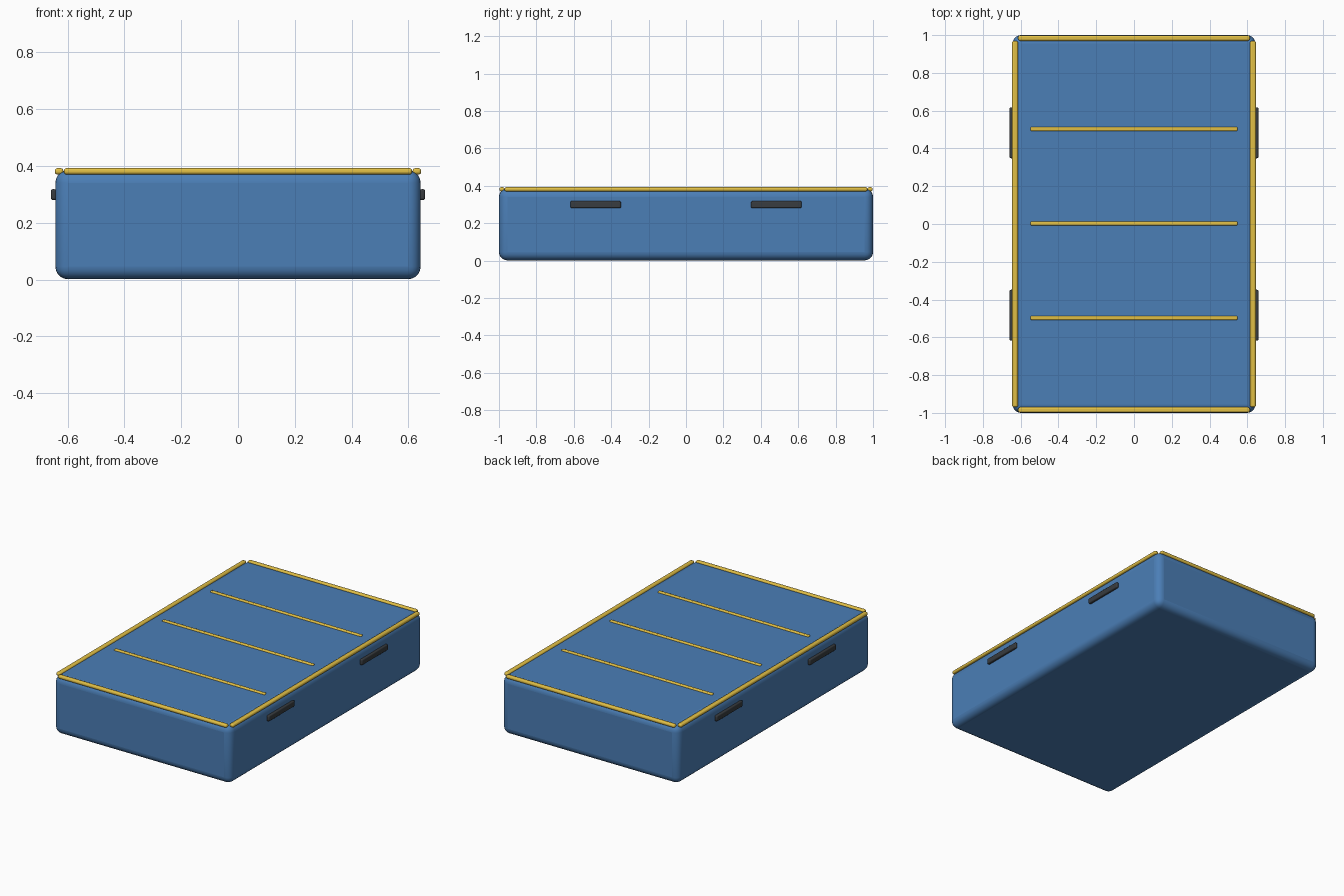
import bpy

if "Cube" in bpy.data.objects:
    bpy.data.objects.remove(bpy.data.objects["Cube"])


def material(name, color):
    m = bpy.data.materials.new(name)
    m.diffuse_color = color
    m.use_nodes = True
    m.node_tree.nodes["Principled BSDF"].inputs["Base Color"].default_value = m.diffuse_color
    return m


BLUE = material("blue_fabric", (0.07, 0.21, 0.47, 1))
GOLD = material("gold_piping", (0.75, 0.52, 0.06, 1))
DARK = material("dark_strap", (0.04, 0.045, 0.05, 1))


def rounded_box(name, center, size, radius, segments, mat):
    bpy.ops.mesh.primitive_cube_add(size=1, location=center)
    ob = bpy.context.object
    ob.name = name
    ob.scale = size
    bpy.ops.object.transform_apply(location=False, rotation=False, scale=True)
    bev = ob.modifiers.new("bevel", 'BEVEL')
    bev.width = radius
    bev.segments = segments
    bev.limit_method = 'NONE'
    ob.data.materials.append(mat)
    bpy.ops.object.shade_smooth_by_angle(angle=0.7)
    return ob


# Mattress body
rounded_box("mattress_body", (0, 0, 0.193), (1.286, 2.0, 0.384), 0.045, 5, BLUE)

# Piping around the top edge
for side, label in ((-1, "front"), (1, "back")):
    rounded_box(label + "_piping", (0, side * 0.984, 0.381), (1.226, 0.028, 0.022), 0.009, 3, GOLD)
for side, label in ((-1, "left"), (1, "right")):
    rounded_box(label + "_piping", (side * 0.63, 0, 0.381), (0.03, 1.94, 0.022), 0.009, 3, GOLD)

# Seams across the top
for i, y in enumerate((-0.497, 0.003, 0.503)):
    rounded_box(f"top_seam_{i + 1}", (0, y, 0.386), (1.096, 0.022, 0.014), 0.006, 3, GOLD)

# Carry handles on both long sides
for sx, label in ((-1, "left"), (1, "right")):
    for sy, end in ((-1, "front"), (1, "back")):
        rounded_box(f"{label}_{end}_handle", (sx * 0.649, sy * 0.483, 0.299),
                    (0.02, 0.27, 0.038), 0.007, 3, DARK)
